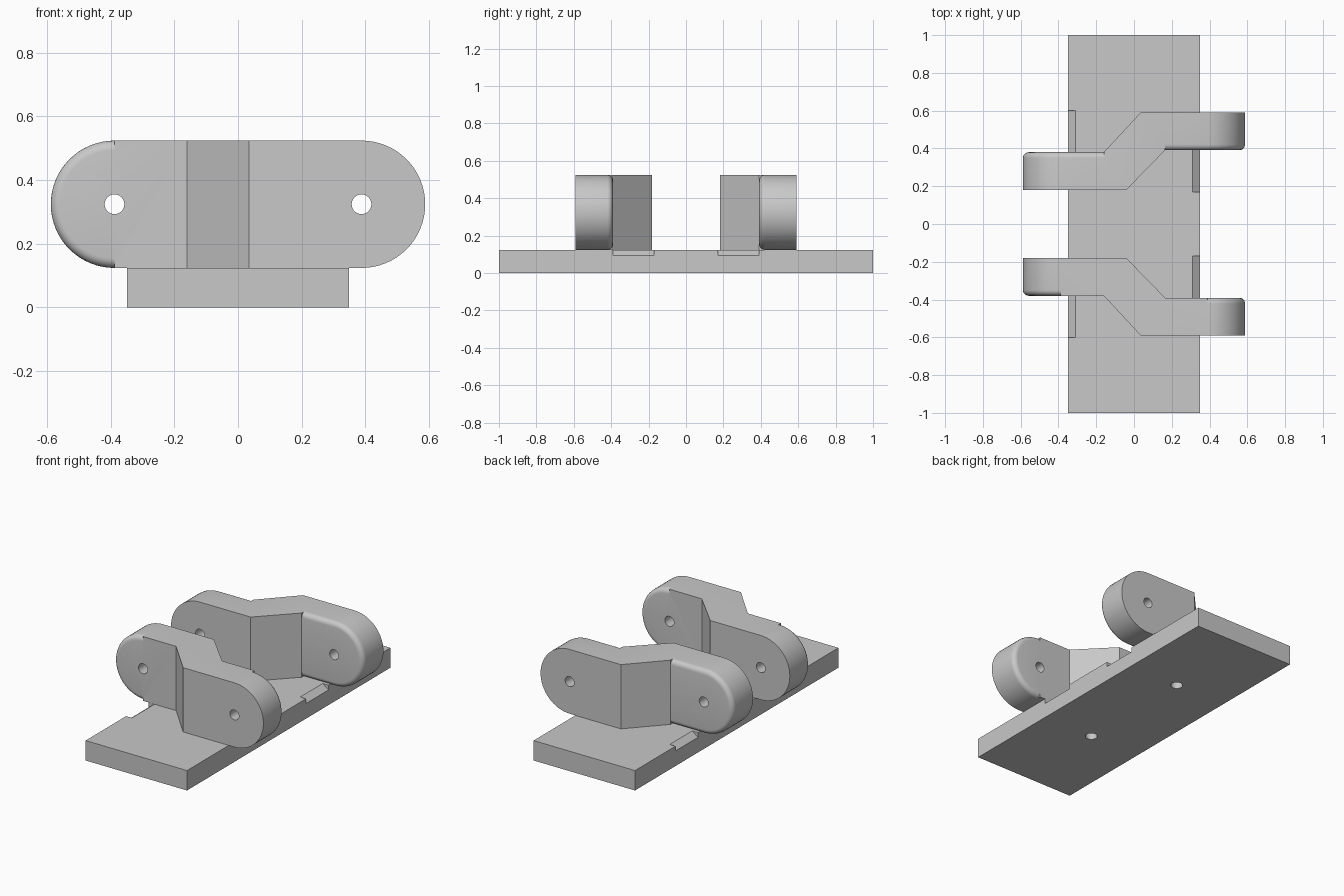
import bpy
import bmesh
from math import pi, sin, cos, radians
from mathutils import Matrix, Vector

cube = bpy.data.objects.get("Cube")
if cube:
    bpy.data.objects.remove(cube)

AXIS_X, AXIS_Z, RADIUS = 0.388, 0.324, 0.2
BASE_TOP = AXIS_Z - RADIUS
INNER, OUTER = (0.181, 0.38), (0.391, 0.59)
CRANK_LEFT, CRANK_RIGHT = -0.16, 0.165

GREY = (0.58, 0.58, 0.58, 1)
grey = bpy.data.materials.new("plain grey")
grey.use_nodes = True
grey.diffuse_color = GREY
grey.node_tree.nodes["Principled BSDF"].inputs["Base Color"].default_value = GREY


def make_object(name, bm):
    bmesh.ops.recalc_face_normals(bm, faces=bm.faces)
    mesh = bpy.data.meshes.new(name)
    bm.to_mesh(mesh)
    bm.free()
    mesh.materials.append(grey)
    obj = bpy.data.objects.new(name, mesh)
    bpy.context.collection.objects.link(obj)
    return obj


def hull(name, points):
    """Convex solid around a set of points, with its flat faces merged."""
    bm = bmesh.new()
    for p in dict.fromkeys(points):
        bm.verts.new(p)
    bmesh.ops.convex_hull(bm, input=bm.verts)
    bmesh.ops.delete(bm, geom=[v for v in bm.verts if not v.link_faces], context="VERTS")
    bmesh.ops.dissolve_limit(bm, angle_limit=radians(0.5), verts=bm.verts, edges=bm.edges)
    return make_object(name, bm)


def cylinder(name, radius, depth, centre, along_y=False):
    bm = bmesh.new()
    turn = Matrix.Rotation(pi / 2, 4, "X") if along_y else Matrix()
    bmesh.ops.create_cone(bm, cap_ends=True, segments=32, radius1=radius, radius2=radius,
                          depth=depth, matrix=Matrix.Translation(centre) @ turn)
    return make_object(name, bm)


def combine(target, tool, operation):
    """Apply a boolean and remove the tool."""
    mod = target.modifiers.new("combine", "BOOLEAN")
    mod.operation, mod.solver, mod.object = operation, "EXACT", tool
    bpy.context.view_layer.objects.active = target
    bpy.ops.object.modifier_apply(modifier=mod.name)
    bpy.data.objects.remove(tool)


def smooth(obj):
    bpy.ops.object.select_all(action="DESELECT")
    obj.select_set(True)
    bpy.context.view_layer.objects.active = obj
    bpy.ops.object.shade_smooth_by_angle(angle=radians(30))


def link_body(name, left, right):
    """Cranked middle of a link, extruded upward from its plan outline."""
    plan = [(left, INNER[0]), (-0.04, INNER[0]), (CRANK_RIGHT, OUTER[0]), (right, OUTER[0]),
            (right, OUTER[1]), (0.035, OUTER[1]), (CRANK_LEFT, INNER[1]), (left, INNER[1])]
    bm = bmesh.new()
    face = bm.faces.new([bm.verts.new((x, y, BASE_TOP)) for x, y in dict.fromkeys(plan)])
    top = bmesh.ops.extrude_face_region(bm, geom=[face])["geom"]
    for v in top:
        if isinstance(v, bmesh.types.BMVert):
            v.co.z = AXIS_Z + RADIUS
    return make_object(name, bm)


def link_arm(side, join, plain, rounded):
    """Half-round arm reaching to the join, softened along one rim."""
    fillet = 0.03
    inward = fillet if plain > rounded else -fillet
    profile = [(RADIUS, plain)]
    for i in range(7):
        a = i / 6 * pi / 2
        profile.append((RADIUS - fillet + fillet * cos(a), rounded + inward * (1 - sin(a))))
    points = []
    for r, y in profile:
        points += [(join, y, AXIS_Z + r), (join, y, AXIS_Z - r)]
        for i in range(33):
            a = i / 32 * pi
            points.append((side * (AXIS_X + r * sin(a)), y, AXIS_Z + r * cos(a)))
    return hull("link arm", points)


def make_link(name, left, right):
    link = link_body(name, left, right)
    combine(link, link_arm(-1, left, *INNER), "UNION")
    combine(link, link_arm(1, right, OUTER[1], OUTER[0]), "UNION")
    for s in (-1, 1):
        pin = cylinder("pin hole", 0.031, 0.8, (s * AXIS_X, 0.4, AXIS_Z), True)
        combine(link, pin, "DIFFERENCE")
    combine(link, cylinder("screw hole", 0.035, 0.4, (0, 0.388, 0.1)), "DIFFERENCE")
    return link


# Base plate with sloped edge reliefs for the neighbouring links
base = hull("base_plate", [(x, y, z) for x in (-0.349, 0.349) for y in (-1, 1)
                           for z in (0, BASE_TOP)])
for s in (-1, 1):
    for side, near, far in ((1, 0.17, 0.391), (-1, 0.381, 0.602)):
        wedge = [(side * x, s * y, z) for y in (near, far)
                 for x, z in ((0.267, 0.156), (0.392, 0.062), (0.392, 0.156))]
        combine(base, hull("relief", wedge), "DIFFERENCE")
    combine(base, cylinder("screw hole", 0.035, 0.4, (0, s * 0.388, 0.1)), "DIFFERENCE")

# Back link is softened up to its crank, front link only round its ends
back = make_link("back_link", CRANK_LEFT, CRANK_RIGHT)
front = make_link("front_link", -AXIS_X, AXIS_X)
front.data.transform(Matrix.Scale(-1, 4, Vector((0, 1, 0))))
front.data.flip_normals()
for obj in (base, back, front):
    smooth(obj)
